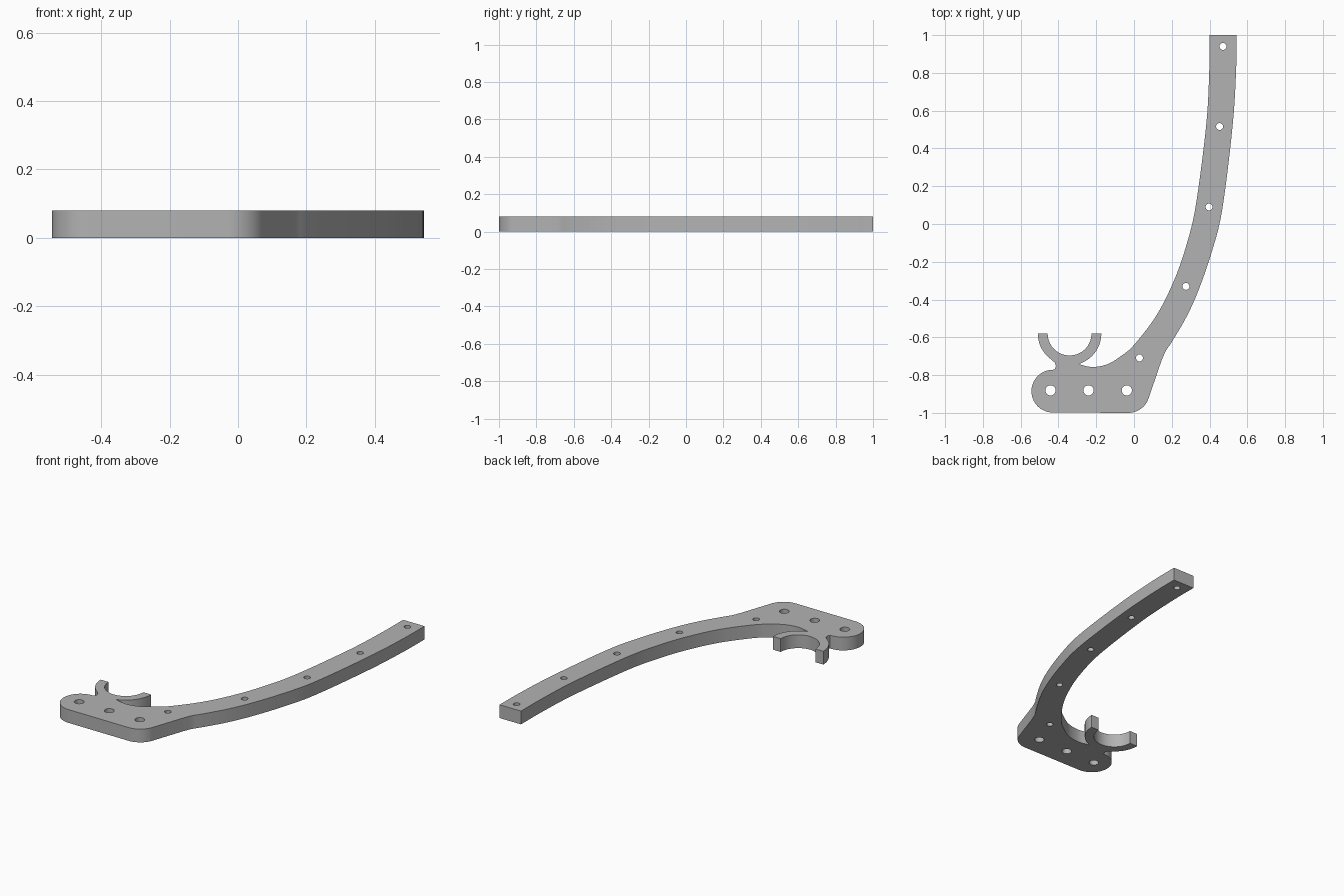
import bpy
import bmesh
from math import cos, sin, radians
from mathutils import Vector

THICK = 0.08

cube = bpy.data.objects.get("Cube")
if cube:
    bpy.data.objects.remove(cube, do_unlink=True)


def arc(cx, cy, r, start, end, steps=24):
    """Points on a circular arc, angles in degrees."""
    angles = [radians(start + (end - start) * i / steps) for i in range(steps + 1)]
    return [Vector((cx + r * cos(a), cy + r * sin(a))) for a in angles]


def smooth(points, steps=10):
    """Smooth curve passing through the given points."""
    p = [Vector(q) for q in points]
    p = [2 * p[0] - p[1]] + p + [2 * p[-1] - p[-2]]
    out = []
    for a, b, c, d in zip(p, p[1:], p[2:], p[3:]):
        for i in range(steps):
            t = i / steps
            out.append(0.5 * (2 * b + (c - a) * t + (2 * a - 5 * b + 4 * c - d) * t ** 2
                              + (3 * b - a - 3 * c + d) * t ** 3))
    return out + [p[-2]]


# Bracket outline, counter-clockwise from the base's front corner
outline = arc(-0.03, -0.887, 0.113, -90, -18)
# Outer edge of the long curved arm
outline += smooth([(0.145, -0.725), (0.168, -0.673), (0.204, -0.618), (0.275, -0.497),
                   (0.339, -0.357), (0.411, -0.15), (0.467, 0.076), (0.521, 0.51),
                   (0.54, 0.8), (0.543, 1.0)])
# Inner edge of the arm, down to the clip
outline += smooth([(0.4, 1.0), (0.398, 0.8), (0.382, 0.522), (0.328, 0.104),
                   (0.278, -0.11), (0.211, -0.301), (0.118, -0.485), (0.0, -0.64),
                   (-0.07, -0.7), (-0.14, -0.742), (-0.22, -0.757), (-0.29, -0.743)])
# Open half-ring clip
ring = (-0.341, -0.58)
outline += arc(*ring, 0.168, -73, 0)
outline += arc(*ring, 0.116, 0, -180, 36)
outline += arc(*ring, 0.168, -180, -124)
# Neck and rounded end of the base
outline += smooth([(-0.419, -0.735), (-0.414, -0.752), (-0.42, -0.77)], 4)
outline += arc(-0.43, -0.885, 0.113, 90, 270, 32)

# Screw holes: three in the base, five along the arm
holes = [(x, -0.881, 0.027) for x in (-0.442, -0.241, -0.038)]
holes += [(x, y, 0.0185) for x, y in ((0.029, -0.709), (0.275, -0.33), (0.397, 0.09),
                                      (0.453, 0.516), (0.471, 0.94))]
loops = [outline] + [arc(x, y, r, 0, 345, 23) for x, y, r in holes]

# Filled, extruded profile
curve = bpy.data.curves.new("bracket_profile", "CURVE")
curve.dimensions = "2D"
curve.fill_mode = "BOTH"
curve.extrude = THICK / 2
for loop in loops:
    spline = curve.splines.new("POLY")
    spline.points.add(len(loop) - 1)
    for point, co in zip(spline.points, loop):
        point.co = (co.x, co.y, 0, 1)
    spline.use_cyclic_u = True
helper = bpy.data.objects.new("bracket_profile", curve)
bpy.context.collection.objects.link(helper)
bpy.context.view_layer.update()
mesh = bpy.data.meshes.new_from_object(helper.evaluated_get(bpy.context.evaluated_depsgraph_get()))
bpy.data.objects.remove(helper, do_unlink=True)

# Weld caps to walls and stand the plate on the ground
bm = bmesh.new()
bm.from_mesh(mesh)
bmesh.ops.translate(bm, verts=bm.verts, vec=(0, 0, THICK / 2))
bmesh.ops.remove_doubles(bm, verts=bm.verts, dist=0.0003)
bmesh.ops.recalc_face_normals(bm, faces=bm.faces)
bm.to_mesh(mesh)
bm.free()

bracket = bpy.data.objects.new("curved_bracket", mesh)
bpy.context.collection.objects.link(bracket)

# Plain grey
grey = bpy.data.materials.new("light_grey")
grey.use_nodes = True
colour = (0.45, 0.45, 0.45, 1)
grey.diffuse_color = colour
grey.node_tree.nodes["Principled BSDF"].inputs["Base Color"].default_value = colour
mesh.materials.clear()
mesh.materials.append(grey)

bpy.ops.object.select_all(action="DESELECT")
bracket.select_set(True)
bpy.context.view_layer.objects.active = bracket
bpy.ops.object.shade_smooth_by_angle(angle=radians(30))
